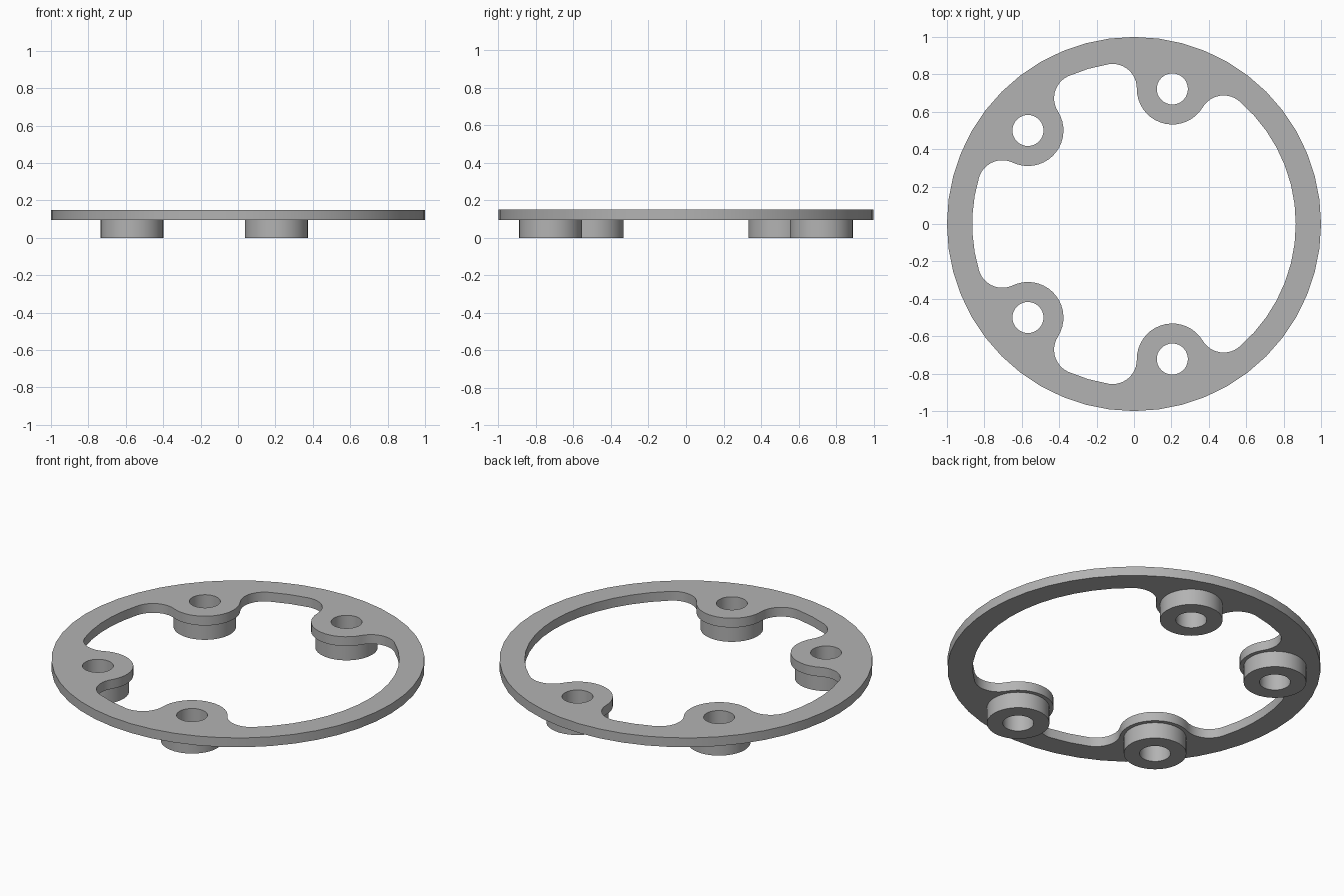
import bpy, bmesh
from math import radians, degrees, cos, sin, atan2, acos, hypot, pi, ceil
from mathutils import Vector

cube = bpy.data.objects.get("Cube")
if cube:
    bpy.data.objects.remove(cube, do_unlink=True)

RING_R, INNER_R, LOBE_R, FILLET_R = 1.0, 0.865, 0.19, 0.13
BOSS_R, HOLE_R = 0.168, 0.083
PLATE_Z, TOP_Z = 0.095, 0.15
CENTRES = [Vector(c) for c in ((0.205, 0.722), (-0.567, 0.5), (-0.567, -0.5), (0.205, -0.722))]

metal = bpy.data.materials.new("grey metal")
metal.use_nodes = True
colour = (0.45, 0.45, 0.45, 1)
metal.diffuse_color = colour
metal.node_tree.nodes["Principled BSDF"].inputs["Base Color"].default_value = colour


def arc(centre, radius, start, end, step=radians(9)):
    """Points along an arc, running from start to end angle."""
    n = max(2, ceil(abs(end - start) / step))
    return [centre + radius * Vector((cos(a), sin(a)))
            for a in (start + (end - start) * i / n for i in range(n + 1))]


def circle(centre, radius, sides):
    return arc(centre, radius, 0, 2 * pi, 2 * pi / sides)[:-1]


def angle_of(v):
    return atan2(v.y, v.x)


def wrap(a):
    return a % (2 * pi)


def slab(name, loops, z0, z1):
    """Extrude a flat outline with holes between two heights."""
    curve = bpy.data.curves.new(name, "CURVE")
    curve.dimensions, curve.fill_mode = "2D", "BOTH"
    curve.extrude = (z1 - z0) / 2
    for loop in loops:
        spline = curve.splines.new("POLY")
        spline.points.add(len(loop) - 1)
        for point, p in zip(spline.points, loop):
            point.co = (p.x, p.y, 0, 1)
        spline.use_cyclic_u = True
    temp = bpy.data.objects.new(name, curve)
    bpy.context.collection.objects.link(temp)
    mesh = bpy.data.meshes.new_from_object(temp.evaluated_get(bpy.context.evaluated_depsgraph_get()))
    bpy.data.objects.remove(temp, do_unlink=True)
    bpy.data.curves.remove(curve)
    bm = bmesh.new()
    bm.from_mesh(mesh)
    bmesh.ops.remove_doubles(bm, verts=bm.verts, dist=0.0002)
    bmesh.ops.translate(bm, verts=bm.verts, vec=(0, 0, (z0 + z1) / 2))
    bmesh.ops.recalc_face_normals(bm, faces=bm.faces)
    bm.to_mesh(mesh)
    bm.free()
    mesh.name = name
    mesh.materials.clear()
    mesh.materials.append(metal)
    obj = bpy.data.objects.new(name, mesh)
    bpy.context.collection.objects.link(obj)
    bpy.ops.object.select_all(action="DESELECT")
    obj.select_set(True)
    bpy.context.view_layer.objects.active = obj
    bpy.ops.object.shade_smooth_by_angle(angle=radians(30))
    return obj


# Inner outline: each lobe blends into the ring through a tangent fillet on both sides
origin = Vector((0, 0))
inner, previous, first = [], None, None
for c in CENTRES:
    theta = wrap(angle_of(c))
    d, s = INNER_R - FILLET_R, LOBE_R + FILLET_R
    spread = acos((d * d + c.length ** 2 - s * s) / (2 * d * c.length))
    f1, f2 = (d * Vector((cos(theta + k * spread), sin(theta + k * spread))) for k in (-1, 1))
    if previous is not None:
        inner += arc(origin, INNER_R, previous, theta - spread, radians(7.5))[1:-1]
    else:
        first = theta - spread
    turn = wrap(angle_of(c - f1) - (theta - spread))
    inner += arc(f1, FILLET_R, theta - spread, theta - spread + turn)
    a, b = angle_of(f1 - c), angle_of(f2 - c)
    inner += arc(c, LOBE_R, a, a - wrap(a - b))[1:-1]
    inner += arc(f2, FILLET_R, theta + spread - turn, theta + spread)
    previous = theta + spread
inner += arc(origin, INNER_R, previous, first + 2 * pi, radians(7.5))[1:-1]

# Ring plate with bolt holes
holes = [circle(c, HOLE_R, 36) for c in CENTRES]
slab("ring_plate", [circle(origin, RING_R, 48), inner] + holes, PLATE_Z, TOP_Z)

# Spacer bosses under the lobes
names = ("back_left", "back_right", "front_right", "front_left")
for name, c, hole in zip(names, CENTRES, holes):
    slab(name + "_boss", [circle(c, BOSS_R, 36), hole], 0, PLATE_Z)
